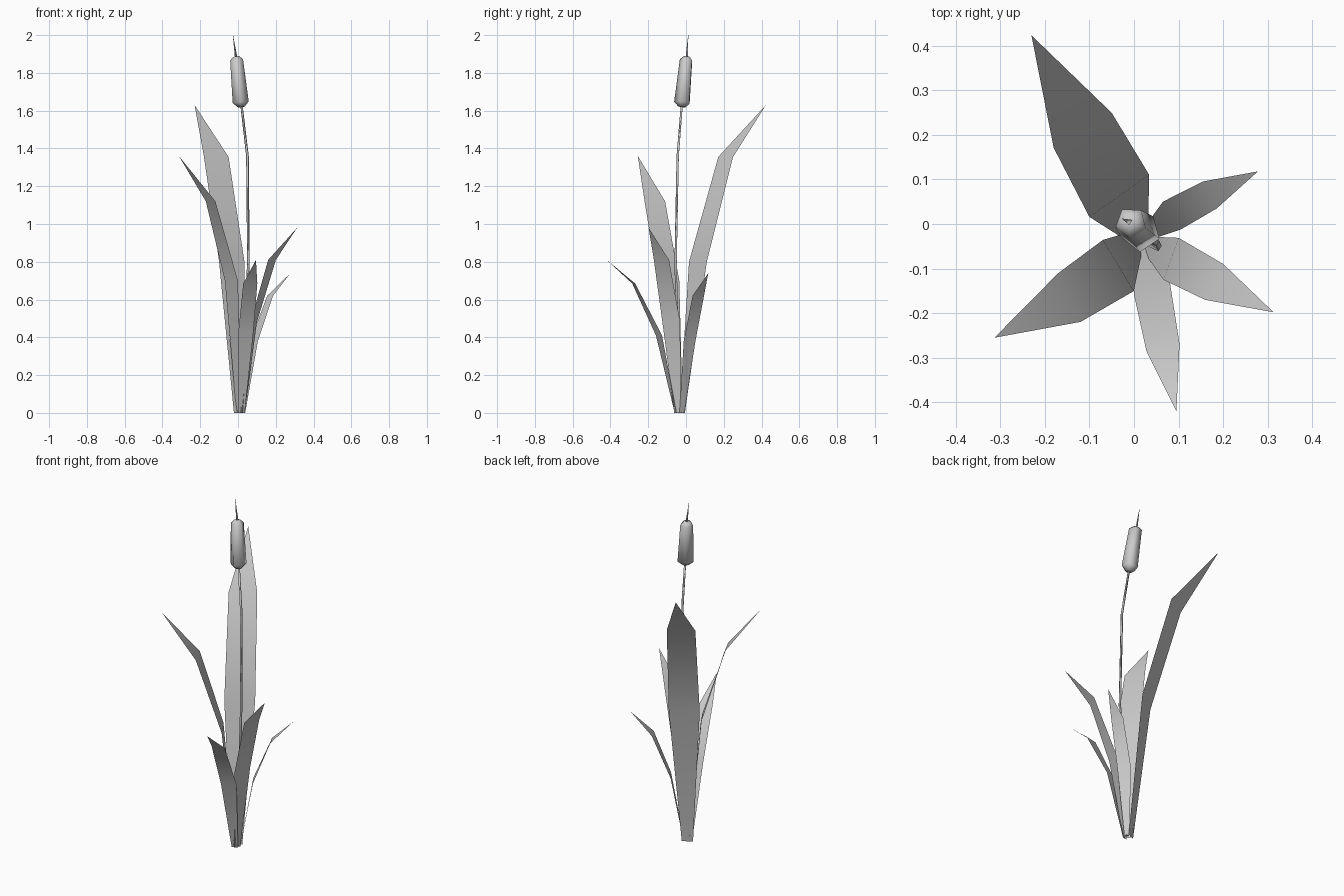
import bpy
from math import cos, sin, radians, tau
from mathutils import Vector

if "Cube" in bpy.data.objects:
    bpy.data.objects.remove(bpy.data.objects["Cube"])


def make_object(name, verts, faces):
    mesh = bpy.data.meshes.new(name)
    mesh.from_pydata(verts, [], faces)
    mesh.update()
    for p in mesh.polygons:
        p.use_smooth = True
    obj = bpy.data.objects.new(name, mesh)
    bpy.context.collection.objects.link(obj)
    return obj


def leaf(name, stations, tip):
    # flat blade: each station is x, y, z, half width, direction across the blade
    verts = []
    for x, y, z, half, angle in stations:
        across = Vector((cos(radians(angle)), sin(radians(angle)), 0)) * half
        centre = Vector((x, y, z))
        verts += [centre - across, centre + across]
    verts.append(Vector(tip))
    n = len(stations)
    faces = [(2 * i, 2 * i + 1, 2 * i + 3, 2 * i + 2) for i in range(n - 1)]
    faces.append((2 * n - 2, 2 * n - 1, 2 * n))
    make_object(name, verts, faces)


def tube(name, path, radii, sides, phase=0.0):
    # tube with rings square to the overall path direction at each point
    pts = [Vector(p) for p in path]
    verts = []
    for i, p in enumerate(pts):
        d = pts[min(i + 1, len(pts) - 1)] - pts[max(i - 1, 0)]
        turn = Vector((0, 0, 1)).rotation_difference(d)
        for k in range(sides):
            a = tau * k / sides + phase
            verts.append(p + turn @ Vector((cos(a), sin(a), 0)) * radii[i])
    faces = []
    for i in range(len(pts) - 1):
        for k in range(sides):
            a, b = i * sides + k, i * sides + (k + 1) % sides
            faces.append((a, b, b + sides, a + sides))
    top = (len(pts) - 1) * sides
    faces.append(tuple(reversed(range(sides))))
    faces.append(tuple(range(top, top + sides)))
    make_object(name, verts, faces)


# Leaves
leaf("leaf_back", [(0.005, -0.02, 0, 0.03, 28), (-0.033, 0.063, 0.80, 0.082, 35),
                   (-0.115, 0.21, 1.355, 0.076, 31)], (-0.23, 0.423, 1.63))
leaf("leaf_left", [(0.005, -0.04, 0, 0.026, -60), (-0.035, -0.093, 0.70, 0.067, -59),
                   (-0.145, -0.165, 1.12, 0.06, -65)], (-0.313, -0.255, 1.36))
leaf("leaf_front", [(0.018, -0.055, 0, 0.018, 16), (0.04, -0.143, 0.41, 0.043, 22),
                    (0.065, -0.277, 0.685, 0.038, 12)], (0.095, -0.42, 0.81))
leaf("leaf_right_front", [(0.028, -0.045, 0, 0.018, 68), (0.083, -0.078, 0.48, 0.05, 70),
                          (0.18, -0.13, 0.81, 0.045, 63)], (0.313, -0.198, 0.98))
leaf("leaf_right_back", [(0.03, -0.022, 0, 0.015, -58), (0.085, 0.019, 0.38, 0.037, -57),
                         (0.17, 0.065, 0.62, 0.034, -63)], (0.278, 0.118, 0.74))

# Flower stalk, three-sided
tube("stalk", [(0.02, -0.035, 0.005), (0.055, -0.053, 0.8), (0.05, -0.042, 1.36),
               (0.017, -0.02, 1.64)], [0.01, 0.008, 0.008, 0.007], 3, 0.5)

# Seed head, five-sided with bevelled ends
tube("seed_head", [(0.018, -0.021, 1.62), (0.015, -0.018, 1.643),
                   (-0.007, 0.003, 1.868), (-0.009, 0.005, 1.886)],
     [0.02, 0.045, 0.036, 0.018], 5, 0.9)

# Pointed tip above the head
tube("head_spike", [(-0.009, 0.005, 1.875), (-0.027, 0.012, 2.0)], [0.008, 0.0008], 3, 0.5)
